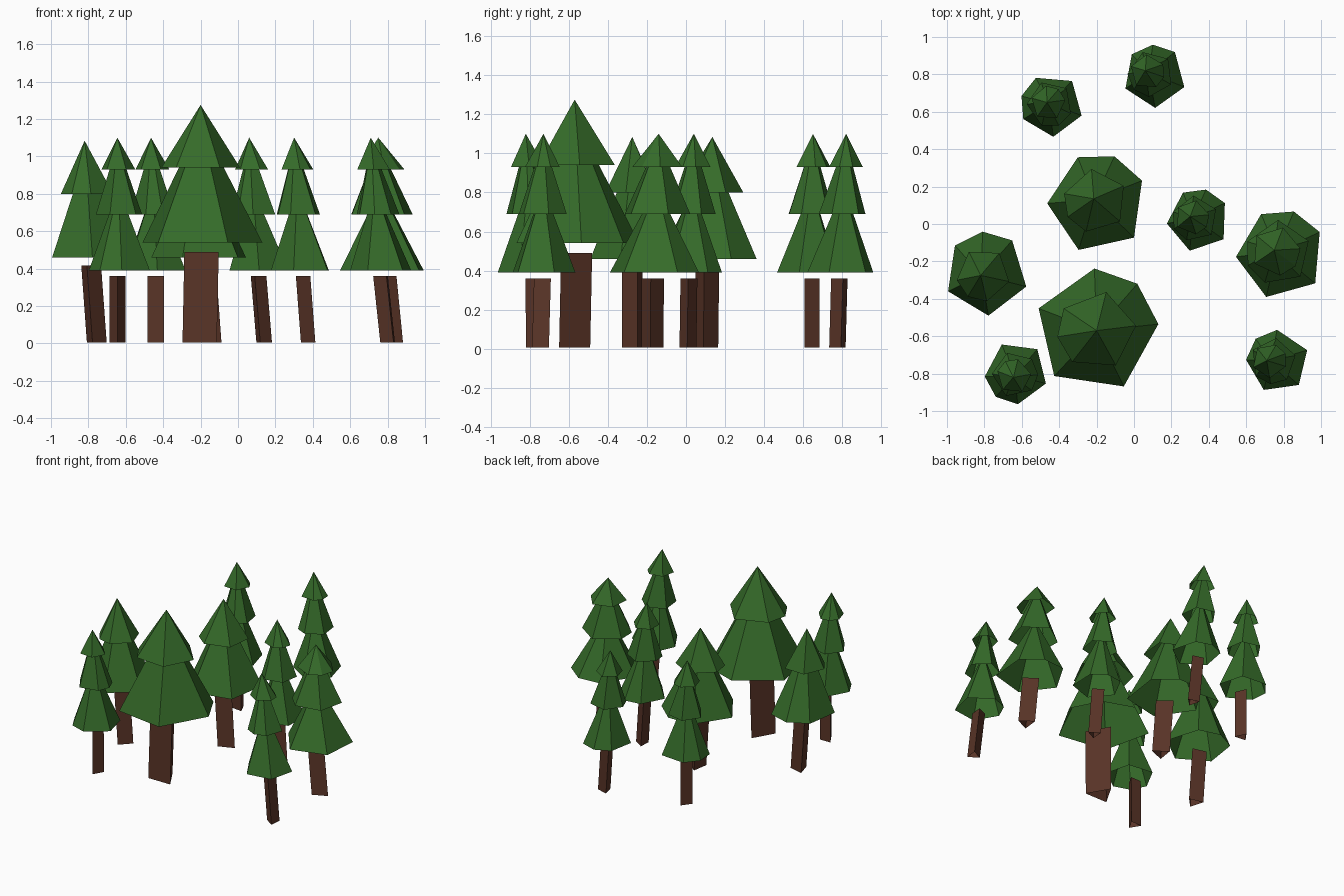
import bpy, bmesh, math

if "Cube" in bpy.data.objects:
    bpy.data.objects.remove(bpy.data.objects["Cube"])


def material(name, rgb):
    m = bpy.data.materials.new(name)
    m.diffuse_color = (*rgb, 1)
    m.use_nodes = True
    m.node_tree.nodes["Principled BSDF"].inputs["Base Color"].default_value = m.diffuse_color
    return m


GREEN = material("needles", (0.035, 0.145, 0.022))
BROWN = material("bark", (0.10, 0.034, 0.020))

# uneven six-sided ring (two short sides, four long ones) and a three-sided trunk
HEX = [0, 43, 110, 178, 247, 317]
TRI = [41, 161, 281]


def ring(angles, turn, radius):
    return [(radius * math.cos(math.radians(a + turn)),
             radius * math.sin(math.radians(a + turn))) for a in angles]


def cone(bm, pts, centre, z, tip):
    """Open-bottomed cone."""
    base = [bm.verts.new((centre[0] + x, centre[1] + y, z)) for x, y in pts]
    top = bm.verts.new(tip)
    for i, v in enumerate(base):
        bm.faces.new((v, base[(i + 1) % len(base)], top))


def finish(bm, name, mat):
    me = bpy.data.meshes.new(name)
    bm.to_mesh(me)
    bm.free()
    me.materials.append(mat)
    bpy.context.collection.objects.link(bpy.data.objects.new(name, me))


# tiers: (bottom z, bottom radius, tip z, extra turn), for a unit tree
BROAD = dict(tiers=[(0.54, 1.0, 1.18, 0), (0.94, 0.64, 1.275, 140)], trunk=0.49)
SLIM = dict(tiers=[(0.39, 1.0, 0.83, 0), (0.69, 0.73, 1.07, 130),
                   (0.93, 0.55, 1.10, 250)], trunk=0.36)


def tree(name, kind, zs, radius, trunk_r, turn, base, top, low, apex):
    tiers = kind["tiers"]
    z0, z1 = tiers[0][0] * zs, tiers[-1][2] * zs

    def axis(z):
        t = (z - z0) / (z1 - z0)
        return [low[k] + (apex[k] - low[k]) * t for k in (0, 1)]

    # stacked foliage tiers
    bm = bmesh.new()
    for zb, r, zt, extra in tiers:
        zb, zt = zb * zs, zt * zs
        cone(bm, ring(HEX, turn + extra, r * radius), axis(zb), zb, (*axis(zt), zt))
    finish(bm, name + "_foliage", GREEN)

    # leaning three-sided trunk, centred on its own extents
    bm = bmesh.new()
    pts = ring(TRI, turn, trunk_r)
    mid = [(min(p[k] for p in pts) + max(p[k] for p in pts)) / 2 for k in (0, 1)]
    rows = []
    for c, z in ((base, 0.005), (top, kind["trunk"] * zs)):
        rows.append([bm.verts.new((c[0] + x - mid[0], c[1] + y - mid[1], z)) for x, y in pts])
    for i in range(3):
        j = (i + 1) % 3
        bm.faces.new((rows[0][i], rows[0][j], rows[1][j], rows[1][i]))
    finish(bm, name + "_trunk", BROWN)


# broad two-tier trees
tree("big_tree", BROAD, 1.0, 0.332, 0.106, 49, (-.205, -.57), (-.195, -.56), (-.2, -.57), (-.2, -.57))
tree("middle_tree", BROAD, 0.85, 0.268, 0.07, 70, (-.145, .105), (-.175, .11), (-.196, .11), (-.215, .135))
tree("left_tree", BROAD, 0.85, 0.225, 0.063, 95, (-.755, -.275), (-.785, -.275), (-.79, -.265), (-.82, -.275))

# slim three-tier trees
tree("right_tree", SLIM, 1.0, 0.24, 0.066, 73, (.83, -.172), (.795, -.17), (.785, -.163), (.75, -.14))
slim = [
    ("inner_slim_tree", 76, (.375, .01), (.348, .015), (.344, .02), (.30, .04)),
    ("front_right_slim_tree", 134, (.80, -.745), (.762, -.735), (.768, -.735), (.71, -.73)),
    ("front_left_slim_tree", 230, (-.645, -.78), (-.645, -.785), (-.63, -.795), (-.645, -.82)),
    ("back_left_slim_tree", 163, (-.44, .645), (-.44, .645), (-.44, .635), (-.465, .65)),
    ("back_right_slim_tree", 93, (.14, .775), (.11, .785), (.11, .79), (.06, .82)),
]
for name, turn, base, top, low, apex in slim:
    tree(name, SLIM, 1.0, 0.169, 0.05, turn, base, top, low, apex)
